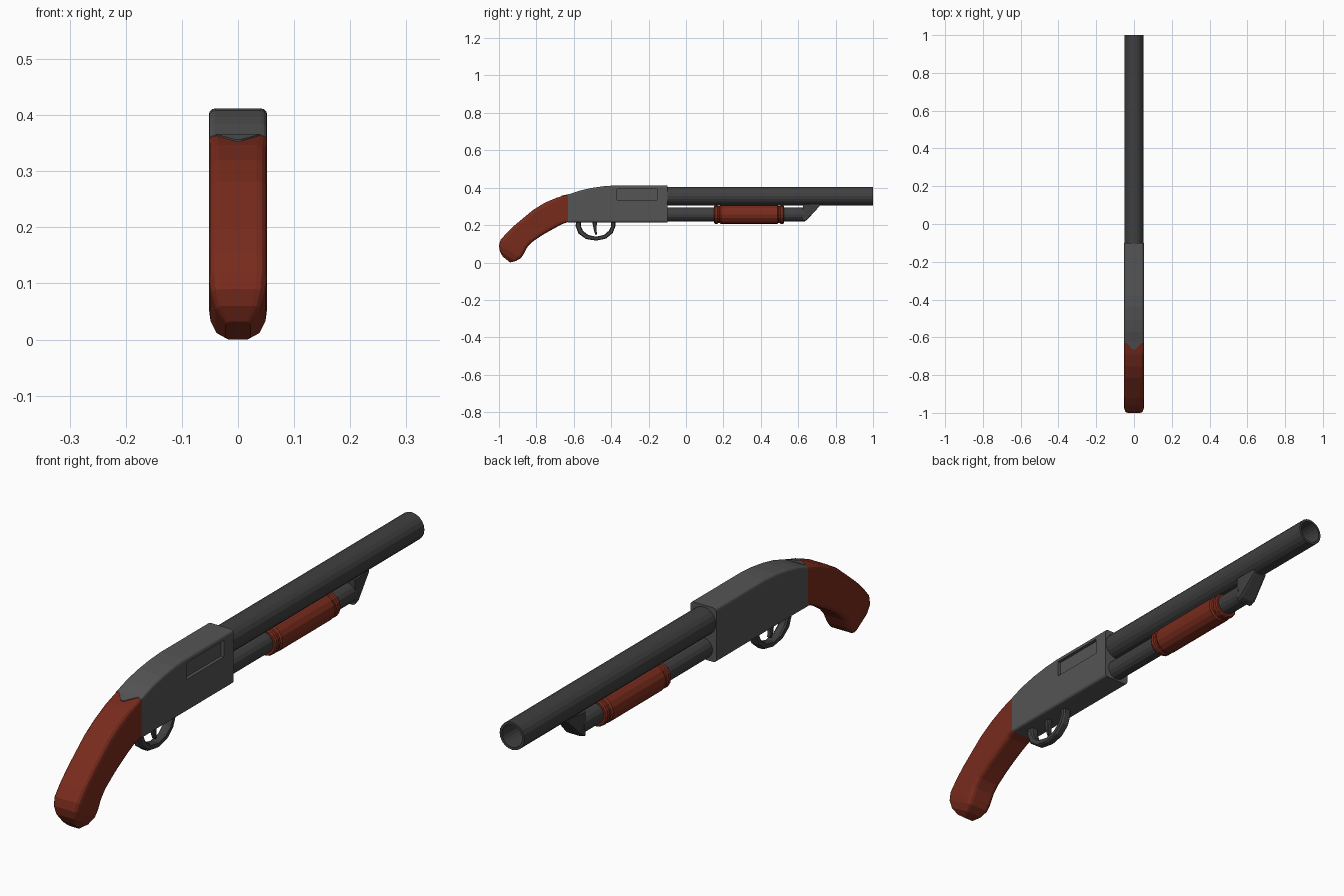
import bpy, bmesh
from math import sin, cos, pi
from mathutils import Vector

if "Cube" in bpy.data.objects:
    bpy.data.objects.remove(bpy.data.objects["Cube"])


def material(name, rgb):
    m = bpy.data.materials.new(name)
    m.diffuse_color = (*rgb, 1)
    m.use_nodes = True
    m.node_tree.nodes["Principled BSDF"].inputs["Base Color"].default_value = m.diffuse_color
    return m


WOOD = material("wood", (0.19, 0.024, 0.012))
STEEL = material("steel", (0.09, 0.09, 0.09))
DARK = material("dark_steel", (0.05, 0.05, 0.05))


def finish(name, bm, mat):
    bmesh.ops.recalc_face_normals(bm, faces=bm.faces)
    me = bpy.data.meshes.new(name)
    bm.to_mesh(me)
    bm.free()
    me.materials.append(mat)
    ob = bpy.data.objects.new(name, me)
    bpy.context.collection.objects.link(ob)
    return ob


def bridge(bm, a, b):
    n = len(a)
    for i in range(n):
        bm.faces.new((a[i], a[(i + 1) % n], b[(i + 1) % n], b[i]))


def rounded(cu, cv, seg):
    """Unit rounded rectangle with corner sizes cu, cv."""
    pts = []
    for k, (su, sv) in enumerate(((1, 1), (-1, 1), (-1, -1), (1, -1))):
        for i in range(seg + 1):
            t = (k + i / seg) * pi / 2
            pts.append((su * (1 - cu) + cu * cos(t), sv * (1 - cv) + cv * sin(t)))
    return pts


def loft(name, rows, mat, corner=(0.3, 0.3), seg=3):
    """Rows: upper y, z, lower y, z, half width, and optional corner sizes."""
    bm = bmesh.new()
    rings = []
    for y1, z1, y2, z2, hw, *c in rows:
        a, b = Vector((0, y1, z1)), Vector((0, y2, z2))
        ring = []
        for u, v in rounded(*(c or corner), seg):
            p = b.lerp(a, (v + 1) / 2)
            ring.append(bm.verts.new((u * hw, p.y, p.z)))
        rings.append(ring)
    for a, b in zip(rings, rings[1:]):
        bridge(bm, a, b)
    bm.faces.new(rings[0])
    bm.faces.new(rings[-1])
    return finish(name, bm, mat)


def lathe(name, profile, zc, mat, sides=16):
    """Turn (y, radius) points around a lengthwise axis at height zc."""
    bm = bmesh.new()
    rings = [[bm.verts.new((r * cos(2 * pi * i / sides), y, zc + r * sin(2 * pi * i / sides)))
              for i in range(sides)] for y, r in profile]
    for a, b in zip(rings, rings[1:]):
        bridge(bm, a, b)
    bm.faces.new(rings[0])
    bm.faces.new(rings[-1])
    return finish(name, bm, mat)


# Receiver body with curved top
tops = [(-.63, .364), (-.57, .384), (-.51, .398), (-.44, .408), (-.38, .412), (-.10, .412)]
receiver = loft("receiver", [(y, z, y, .215, .052) for y, z in tops], STEEL, (.22, .11), 3)

# Shallow ejection port on the right side
bpy.ops.mesh.primitive_cube_add(size=1, location=(.055, -.2625, .364))
cutter = bpy.context.object
cutter.name = "port_cutter"
cutter.scale = (.03, .215, .06)
cutter.hide_render = True
cut = receiver.modifiers.new("port", "BOOLEAN")
cut.object = cutter
cut.operation = "DIFFERENCE"
bpy.context.view_layer.objects.active = receiver
bpy.ops.object.modifier_apply(modifier="port")
bpy.data.objects.remove(cutter)

# Pointed tang over the grip
bm = bmesh.new()
tang = [[bm.verts.new((x, y, z - d)) for x, y, z in
         ((-.04, -.628, .366), (.04, -.628, .366), (.006, -.665, .357), (-.006, -.665, .357))]
        for d in (0, .03)]
bridge(bm, *tang)
bm.faces.new(tang[0])
bm.faces.new(tang[1])
finish("receiver_tang", bm, STEEL)

# Curved wooden grip
loft("grip", [
    (-.628, .364, -.628, .217, .052, .25, .13),
    (-.69, .347, -.66, .207, .052, .35, .22),
    (-.754, .320, -.70, .185, .052),
    (-.815, .283, -.745, .160, .052),
    (-.86, .246, -.78, .139, .052),
    (-.92, .196, -.825, .108, .052),
    (-.96, .157, -.85, .080, .052),
    (-.992, .120, -.868, .045, .052),
    (-1.0, .090, -.882, .024, .049),
    (-.995, .060, -.91, .008, .040),
    (-.980, .032, -.94, .000, .022),
], WOOD, (.36, .28))

# Barrel with open bore
lathe("barrel", [(-.12, .05), (1, .05), (1, .041), (.2, .041)], .355, DARK, 20)

# Magazine tube and ridged pump handle
lathe("magazine_tube", [(-.12, .037), (.635, .037)], .257, DARK)
pump = [(.15, .036), (.15, .045), (.155, .049), (.168, .049), (.172, .045), (.18, .045), (.186, .05)]
lathe("pump_handle", pump + [(.674 - y, r) for y, r in reversed(pump)], .256, WOOD)

# Bracket joining tube and barrel
loft("tube_bracket", [
    (.625, .315, .625, .218, .034),
    (.645, .315, .645, .226, .034),
    (.715, .315, .715, .302, .026),
], DARK, (.25, .1), 1)

# Trigger guard loop: outer and inner points
loft("trigger_guard", [
    (-.588, .225, -.560, .225, .016),
    (-.590, .195, -.562, .195, .016),
    (-.575, .155, -.550, .168, .016),
    (-.535, .126, -.522, .147, .016),
    (-.480, .117, -.480, .138, .016),
    (-.428, .128, -.438, .148, .016),
    (-.392, .158, -.412, .170, .016),
    (-.377, .195, -.400, .195, .016),
    (-.377, .225, -.400, .225, .016),
], DARK, (.35, .35), 1)

# Curved trigger
loft("trigger", [
    (-.502, .225, -.474, .225, .009),
    (-.497, .195, -.478, .195, .009),
    (-.492, .170, -.478, .170, .009),
    (-.485, .148, -.475, .150, .007),
], DARK, (.35, .35), 1)
